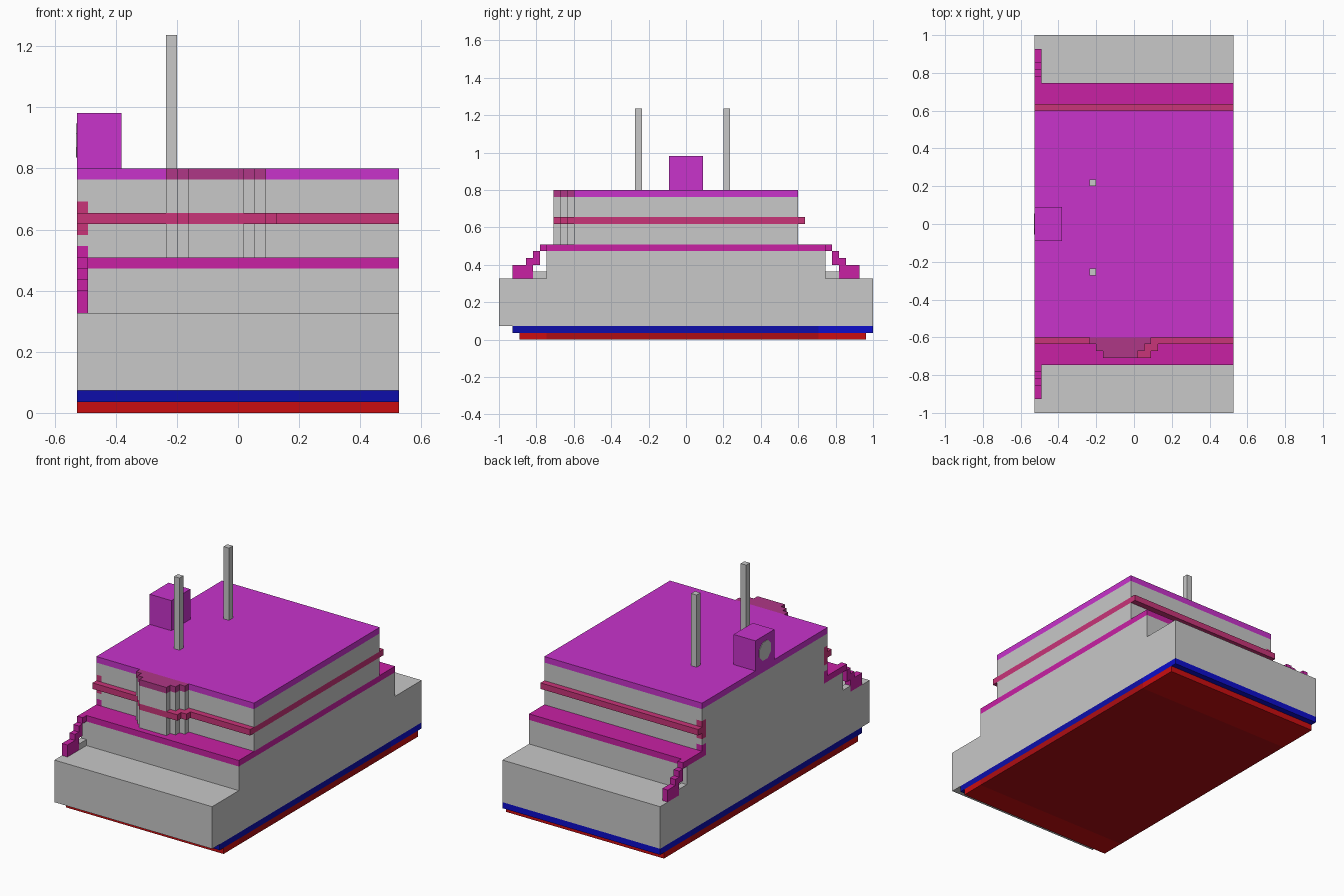
import bpy, bmesh, math

if "Cube" in bpy.data.objects:
    bpy.data.objects.remove(bpy.data.objects["Cube"])

V = 2 / 55  # one block of the model's grid


def material(name, r, g, b):
    m = bpy.data.materials.new(name)
    m.diffuse_color = (r, g, b, 1)
    m.use_nodes = True
    m.node_tree.nodes["Principled BSDF"].inputs["Base Color"].default_value = m.diffuse_color
    return m


GREY = material("light_grey", .58, .58, .58)
VIOLET = material("violet", .58, .033, .60)
MAGENTA = material("magenta", .58, .015, .37)
ROSE = material("rose", .58, .035, .19)
PLUM = material("plum", .43, .038, .24)
RED = material("red", .60, .004, .005)
DARK_RED = material("dark_red", .42, .004, .006)
BLUE = material("blue", .004, .004, .60)
DARK_BLUE = material("dark_blue", .004, .004, .40)


def finish(name, bm, mat):
    me = bpy.data.meshes.new(name)
    bm.to_mesh(me)
    bm.free()
    me.materials.append(mat)
    ob = bpy.data.objects.new(name, me)
    bpy.context.collection.objects.link(ob)
    return ob


def box(name, mat, x0, x1, y0, y1, z0, z1):
    """Box given by its limits in grid blocks."""
    bm = bmesh.new()
    bmesh.ops.create_cube(bm, size=1)
    for v in bm.verts:
        v.co = [((a + b) / 2 + c * (b - a)) * V
                for c, a, b in zip(v.co, (x0, y0, z0), (x1, y1, z1))]
    return finish(name, bm, mat)


W = 14.5        # half width
L = -W + 1      # inner limit of the left end layer

# Keel and waterline
box("keel_front", RED, -W, W, -24.5, -20.5, 0, 1)
box("keel_middle", DARK_RED, -W, W, -20.5, 19.5, 0, 1)
box("keel_back", RED, -W, W, 19.5, 26.5, 0, 1)
box("waterline_main", DARK_BLUE, -W, W, -25.5, 19.5, 1, 2)
box("waterline_back", BLUE, -W, W, 19.5, 27.5, 1, 2)

# Hull and stacked decks
box("hull", GREY, -W, W, -27.5, 27.5, 2, 9)
box("lower_house", GREY, -W, W, -20.5, 20.5, 9, 13)
box("lower_deck", MAGENTA, L, W, -20.5, 20.5, 13, 14)
box("cabin_lower", GREY, L, W, -16.5, 16.5, 14, 17)
box("cabin_trim", ROSE, L, W, -17.5, 17.5, 17, 18)
box("cabin_upper", GREY, L, W, -16.5, 16.5, 18, 21)
box("roof", VIOLET, -W, W, -16.5, 16.5, 21, 22)

# Left end wall with its coloured rim
box("end_wall", GREY, -W, L, -15.5, 15.5, 13, 21)
for side, s in (("front", -1), ("back", 1)):
    def rim(name, mat, y0, y1, z0, z1):
        a, b = sorted((s * y0, s * y1))
        box(side + "_" + name, mat, -W, L, a, b, z0, z1)
    rim("end_foot", GREY, 20.5, 22.5, 9, 10)
    rim("end_step_low", MAGENTA, 22.5, 25.5, 9, 11)
    rim("end_step_mid", MAGENTA, 21.5, 23.5, 11, 12)
    rim("end_step_high", MAGENTA, 21.5, 22.5, 12, 13)
    rim("end_deck", MAGENTA, 15.5, 21.5, 13, 14)
    rim("end_riser", MAGENTA, 15.5, 16.5, 14, 15)
    rim("end_corner_low", GREY, 15.5, 16.5, 15, 16)
    rim("end_trim_low", ROSE, 15.5, 16.5, 16, 17)
    rim("end_trim", ROSE, 15.5, 17.5, 17, 18)
    rim("end_trim_high", ROSE, 15.5, 16.5, 18, 19)
    rim("end_corner_high", GREY, 15.5, 16.5, 19, 21)

# Stepped bay on the front wall
for i in range(3):
    x0, x1, y = -6.5 + i, 2.5 - i, -17.5 - i
    box("bay_lower_%d" % i, GREY, x0, x1, y, y + 1, 14, 17)
    box("bay_upper_%d" % i, GREY, x0, x1, y, y + 1, 18, 21)
    box("bay_roof_%d" % i, PLUM, x0, x1, y, y + 1, 21, 22)
    if i:
        box("bay_trim_%d" % i, ROSE, x0, 4.5 - i, y, y + 1, 17, 18)

# Funnel with a round grey plate on its outer face
box("funnel", VIOLET, -W, -10.5, -2.5, 2.5, 22, 27)
bm = bmesh.new()
bmesh.ops.create_cone(bm, cap_ends=True, segments=8, radius1=1.65 * V,
                      radius2=1.65 * V, depth=.004)
plate = finish("funnel_plate", bm, GREY)
plate.rotation_euler = (math.pi / 8, math.pi / 2, 0)
plate.rotation_euler = (0, math.pi / 2, 0)
for v in plate.data.vertices:  # turn flat sides to the axes
    c, s = math.cos(math.pi / 8), math.sin(math.pi / 8)
    x, y, z = v.co
    v.co = (c * x - s * y, s * x + c * y, z)
plate.location = (-W * V - .001, 0, 24.5 * V)

# Masts
box("mast_front", GREY, -6.5, -5.5, -7.5, -6.5, 22, 34)
box("mast_back", GREY, -6.5, -5.5, 5.5, 6.5, 22, 34)
